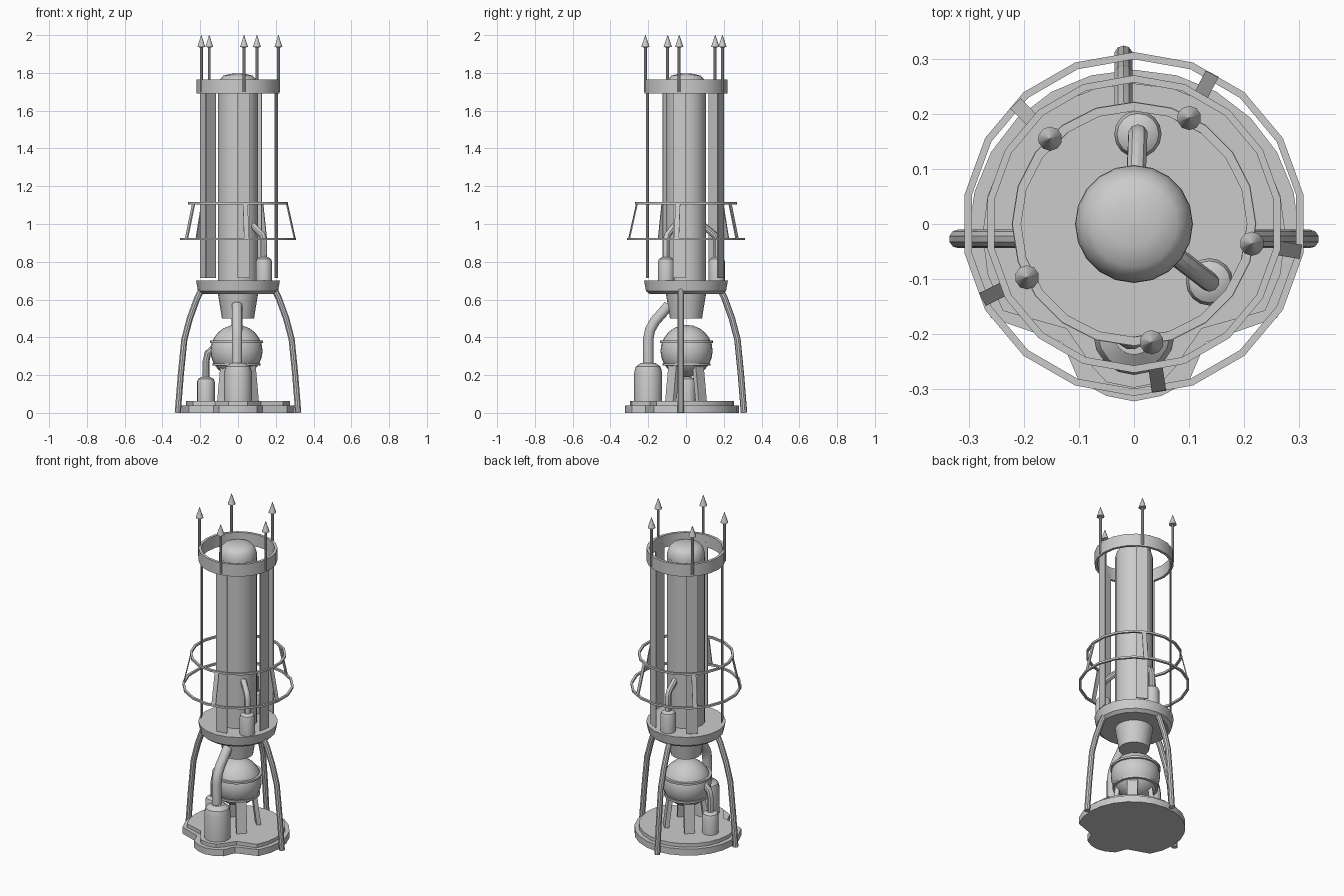
import bpy, bmesh
from math import sin, cos, pi, radians
from mathutils import Vector, Matrix

if "Cube" in bpy.data.objects:
    bpy.data.objects.remove(bpy.data.objects["Cube"])


def finish(name, bm, smooth=True):
    bmesh.ops.remove_doubles(bm, verts=bm.verts, dist=1e-5)
    bmesh.ops.recalc_face_normals(bm, faces=bm.faces)
    me = bpy.data.meshes.new(name)
    bm.to_mesh(me)
    bm.free()
    ob = bpy.data.objects.new(name, me)
    bpy.context.collection.objects.link(ob)
    if smooth:
        bpy.context.view_layer.objects.active = ob
        ob.select_set(True)
        bpy.ops.object.shade_smooth_by_angle(angle=radians(35))
        ob.select_set(False)
    return ob


def lathe(name, profile, at=(0, 0), n=20, closed=False):
    """Revolve (radius, z) points; closed joins the last point to the first."""
    bm = bmesh.new()
    rings = [[bm.verts.new((at[0] + r * cos(2 * pi * i / n + pi / 2),
                            at[1] + r * sin(2 * pi * i / n + pi / 2), z)) for i in range(n)]
             for r, z in profile]
    pairs = list(zip(rings, rings[1:]))
    if closed:
        pairs.append((rings[-1], rings[0]))
    for a, b in pairs:
        for i in range(n):
            j = (i + 1) % n
            bm.faces.new((a[i], a[j], b[j], b[i]))
    if not closed:
        bm.faces.new(rings[0])
        bm.faces.new(rings[-1])
    return finish(name, bm)


def tube(name, points, r, n=10):
    """Sweep a round section along a path."""
    pts = [Vector(p) for p in points]
    bm = bmesh.new()
    rings = []
    for k, p in enumerate(pts):
        d = (pts[min(k + 1, len(pts) - 1)] - pts[max(k - 1, 0)]).normalized()
        u = d.cross(Vector((0.31, 0.95, 0.0))).normalized()
        v = d.cross(u)
        rings.append([bm.verts.new(p + r * (u * cos(2 * pi * i / n) + v * sin(2 * pi * i / n)))
                      for i in range(n)])
    for a, b in zip(rings, rings[1:]):
        for i in range(n):
            j = (i + 1) % n
            bm.faces.new((a[i], a[j], b[j], b[i]))
    bm.faces.new(rings[0])
    bm.faces.new(rings[-1])
    return finish(name, bm)


def bar(name, p, q, width, depth, angle):
    """Box from p to q in (radius, z), turned to an angle about the axis."""
    bm = bmesh.new()
    d = (Vector(q) - Vector(p)).normalized()
    nr, nz = d.y * depth / 2, -d.x * depth / 2
    ends = []
    for r, z in (p, q):
        ends.append([bm.verts.new((r + s * nr, t * width / 2, z + s * nz))
                     for s, t in ((-1, -1), (1, -1), (1, 1), (-1, 1))])
    a, b = ends
    bm.faces.new(a)
    bm.faces.new(b)
    for i in range(4):
        j = (i + 1) % 4
        bm.faces.new((a[i], a[j], b[j], b[i]))
    bm.transform(Matrix.Rotation(angle, 4, 'Z'))
    return finish(name, bm, False)


def plate(name, grow, z0, z1):
    """Base slab: a disc whose front is cut flat with a lobe for the tank."""
    R = 0.30 + grow
    pts = [(R * cos(radians(a)), R * sin(radians(a)) - 0.02)
           for a in range(-30, 211, 15)]
    left = [(-0.13 - grow * .3, -0.215 - grow), (-0.10 - grow, -0.285 - grow),
            (-0.05, -0.312 - grow), (0, -0.322 - grow)]
    pts += left + [(-x, y) for x, y in reversed(left[:-1])]
    bm = bmesh.new()
    f = bm.faces.new([bm.verts.new((x, y, z0)) for x, y in pts])
    ext = bmesh.ops.extrude_face_region(bm, geom=[f])
    for v in ext['geom']:
        if isinstance(v, bmesh.types.BMVert):
            v.co.z = z1
    return finish(name, bm)


def plate_inner(grow):
    return plate("base_upper_plate", grow, 0.035, 0.062)


def tank(name, at, r, z, body, shoulder):
    lathe(name, [(r, z), (r, z + body), (r * 0.88, z + body + shoulder * 0.6),
                 (r * 0.5, z + body + shoulder)], at, 16)


# base
plate("base_lower_plate", 0.0, 0.0, 0.04)
plate("base_upper_plate", -0.025, 0.035, 0.062)

# lower vessel with its two bands and feet
C, R = (-0.008, 0.003), 0.138
lathe("vessel", [(max(R * sin(pi * k / 12), 0.0005), 0.328 - R * cos(pi * k / 12))
                 for k in range(13)], C, 24)
for nm, z, r in (("upper", 0.376, 0.141), ("lower", 0.256, 0.128)):
    lathe(nm + "_vessel_band", [(r - 0.02, z - 0.006), (r, z - 0.006),
                                (r, z + 0.006), (r - 0.02, z + 0.006)], C, 24, True)
for k in range(4):
    bar("vessel_foot", (0.115, 0.05), (0.09, 0.25), 0.06, 0.025, pi / 4 + k * pi / 2)

# nozzle, collar, core tube and dome
lathe("nozzle", [(0.085, 0.50), (0.108, 0.64)])
lathe("collar", [(0.193, 0.63), (0.212, 0.645), (0.222, 0.70)])
lathe("core_tube", [(0.107, 0.69), (0.107, 1.72)])
lathe("core_dome", [(0.107, 1.715), (0.106, 1.735), (0.097, 1.765), (0.078, 1.785),
                    (0.04, 1.795), (0.001, 1.797)])
lathe("top_band", [(0.205, 1.69), (0.221, 1.69), (0.221, 1.765), (0.205, 1.765)], closed=True)

# guard rails
for nm, r, z in (("upper_rail", 0.27, 1.11), ("lower_rail", 0.312, 0.92)):
    lathe(nm, [(r - 0.013, z - 0.006), (r, z - 0.006), (r, z + 0.006), (r - 0.013, z + 0.006)],
          n=18, closed=True)

# slats, spikes and rail struts, five around
for k in range(5):
    a = radians(-9.5 + 72 * k)
    bar("slat", (0.205, 0.715), (0.205, 1.72), 0.068, 0.006, a)
    bar("rail_strut", (0.305, 0.92), (0.262, 1.11), 0.026, 0.006, a)
    lathe("spike", [(0.008, 1.70), (0.008, 1.935), (0.022, 1.937), (0.001, 2.0)],
          (0.217 * cos(a), 0.217 * sin(a)), 10)

# support legs: left, right, back
arc = [(0.195, 0.65), (0.215, 0.61), (0.255, 0.50), (0.284, 0.39), (0.303, 0.20), (0.319, 0.0)]
for nm, s in (("left", -1), ("right", 1)):
    tube(nm + "_leg", [(s * r, -0.027, z) for r, z in arc], 0.017)
tube("back_leg", [(-0.019, r - 0.012, z) for r, z in arc], 0.017)

# lower tanks and pipes
tank("front_tank", (0, -0.2), 0.074, 0.06, 0.155, 0.05)
tube("front_pipe", [(-0.005, -0.2, 0.24), (-0.005, -0.2, 0.39), (-0.005, -0.19, 0.44),
                    (-0.005, -0.165, 0.485), (-0.005, -0.09, 0.57)], 0.028, 12)
tank("side_tank", (-0.17, 0.005), 0.047, 0.06, 0.105, 0.025)
tube("side_pipe", [(-0.17, 0.005, 0.17), (-0.17, 0.005, 0.27), (-0.16, 0.005, 0.315),
                   (-0.11, 0.005, 0.36)], 0.019)

# upper tanks and pipes on the collar
for x, y in ((0.137, -0.105), (0.007, 0.163)):
    tank("upper_tank", (x, y), 0.043, 0.695, 0.105, 0.025)
    tube("upper_pipe", [(x, y, 0.80), (x, y, 0.91), (x * .94, y * .94, 0.94),
                        (x * .5, y * .5, 1.0)], 0.018)
